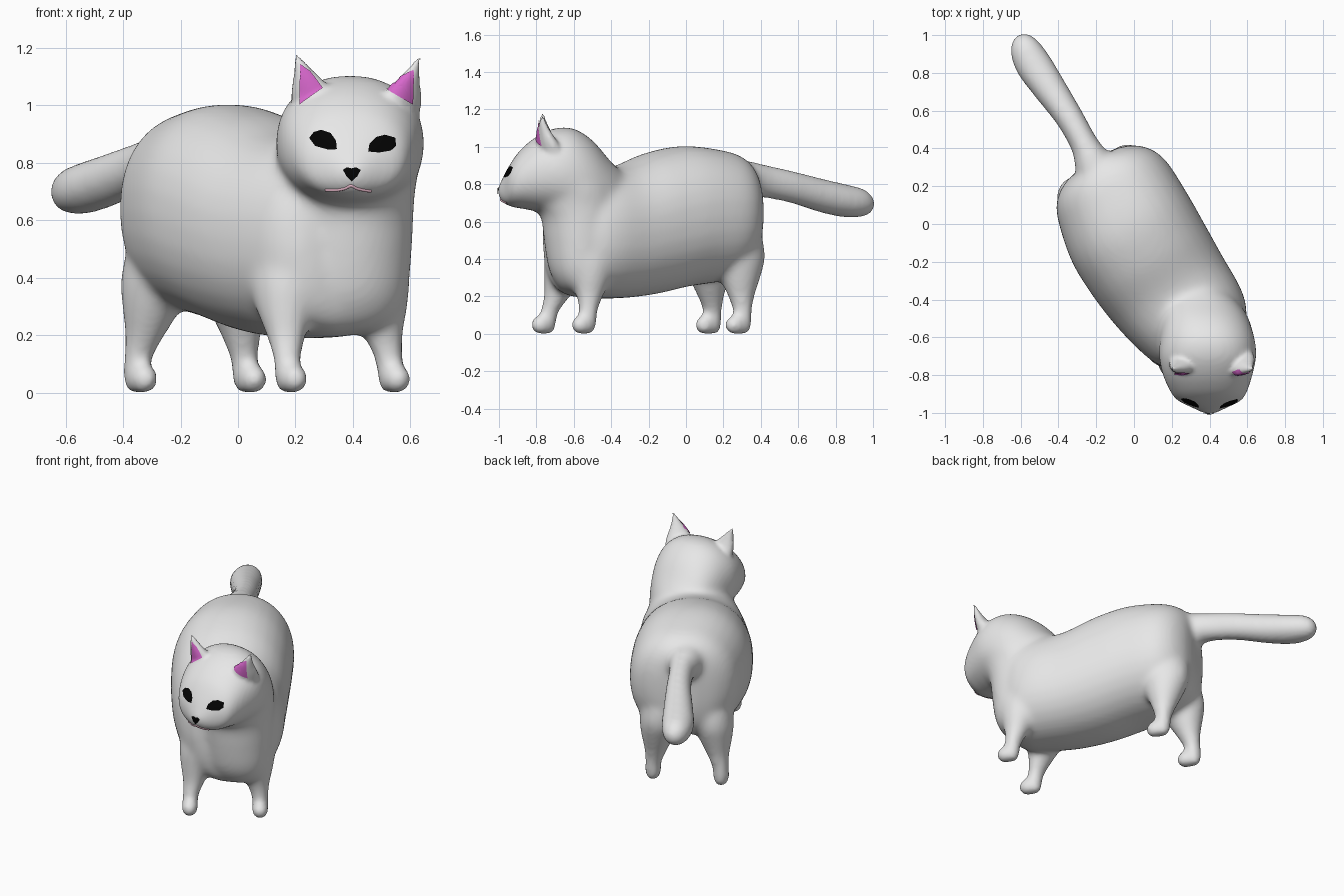
import bpy, bmesh, math
from mathutils import Vector
from mathutils.bvhtree import BVHTree

old = bpy.data.objects.get("Cube")
if old:
    bpy.data.objects.remove(old)


def material(name, color):
    m = bpy.data.materials.new(name)
    m.use_nodes = True
    m.diffuse_color = (*color, 1)
    m.node_tree.nodes["Principled BSDF"].inputs["Base Color"].default_value = (*color, 1)
    return m


fur = material("pale grey fur", (0.8, 0.8, 0.8))
black = material("black", (0.001, 0.001, 0.001))
pink = material("ear pink", (0.7, 0.14, 0.62))
lip = material("lip pink", (0.75, 0.45, 0.55))

# The trunk runs along FORWARD, turned away from the front axis
FORWARD = Vector((0.53, -0.85, 0))
SIDE = Vector((0.85, 0.53, 0))
X, Y, Z = Vector((1, 0, 0)), Vector((0, 1, 0)), Vector((0, 0, 1))


def spline(rows, steps=5):
    """Catmull-Rom through rows of numbers."""
    out = []
    for i in range(len(rows) - 1):
        p = [rows[max(i - 1, 0)], rows[i], rows[i + 1], rows[min(i + 2, len(rows) - 1)]]
        for k in range(steps):
            t = k / steps
            out.append([b + 0.5 * t * (c - a + t * (2 * a - 5 * b + 4 * c - d + t * (3 * (b - c) + d - a)))
                        for a, b, c, d in zip(*p)])
    return out + [list(rows[-1])]


def loft(name, stations, a, b, power=2.0, sides=32):
    """Rings at (x, y, z, radius along a, radius along b)."""
    bm = bmesh.new()
    rings = []
    for x, y, z, ra, rb in spline(stations):
        ring = []
        for k in range(sides):
            t = 2 * math.pi * k / sides
            c, s = math.cos(t), math.sin(t)
            ca = math.copysign(abs(c) ** (2 / power), c) * max(ra, 0.003)
            sb = math.copysign(abs(s) ** (2 / power), s) * max(rb, 0.003)
            ring.append(bm.verts.new(Vector((x, y, z)) + a * ca + b * sb))
        rings.append(ring)
    for r, q in zip(rings, rings[1:]):
        for k in range(sides):
            n = (k + 1) % sides
            bm.faces.new((r[k], r[n], q[n], q[k]))
    bm.faces.new(rings[0])
    bm.faces.new(rings[-1])
    bmesh.ops.recalc_face_normals(bm, faces=bm.faces)
    me = bpy.data.meshes.new(name)
    bm.to_mesh(me)
    bm.free()
    ob = bpy.data.objects.new(name, me)
    bpy.context.collection.objects.link(ob)
    return ob


def along(u, v, z, ra, rb):
    p = FORWARD * u + SIDE * v
    return (p.x, p.y, z, ra, rb)


def fuse(parts, voxel, smoothing):
    """Merge parts into one soft skin."""
    bpy.ops.object.select_all(action='DESELECT')
    for p in parts:
        p.select_set(True)
    bpy.context.view_layer.objects.active = parts[0]
    bpy.ops.object.join()
    ob = parts[0]
    r = ob.modifiers.new("skin", 'REMESH')
    r.mode, r.voxel_size = 'VOXEL', voxel
    s = ob.modifiers.new("soften", 'SMOOTH')
    s.factor, s.iterations = 0.5, smoothing
    for n in ("skin", "soften"):
        bpy.ops.object.modifier_apply(modifier=n)
    return ob


# Trunk: distance forward, sideways shift, half width, bottom, top
trunk = [(-.4, -.01, .08, .5, .82), (-.375, -.01, .19, .4, .9), (-.31, -.01, .28, .33, .955),
         (-.2, -.01, .33, .28, .985), (0, -.03, .355, .25, 1.005), (.2, -.035, .352, .21, .97),
         (.4, -.03, .337, .19, .9), (.58, -.015, .315, .19, .88), (.7, -.01, .275, .2, .86),
         (.77, -.01, .2, .24, .78), (.8, -.01, .09, .34, .62)]
body = loft("cat_body", [along(u, v, (lo + hi) / 2, w, (hi - lo) / 2) for u, v, w, lo, hi in trunk],
            SIDE, Z, 2.2)

# Head: depth, middle, half width, bottom, top
skull = [(-1.007, .4, .025, .745, .785), (-.99, .4, .06, .71, .815), (-.967, .4, .105, .692, .862),
         (-.945, .4, .155, .683, .9), (-.92, .398, .186, .675, .94), (-.88, .395, .208, .67, .99),
         (-.8, .39, .238, .655, 1.055), (-.7, .39, .258, .64, 1.1), (-.6, .388, .25, .6, 1.098),
         (-.5, .375, .228, .55, 1.035), (-.4, .345, .19, .55, .92), (-.33, .32, .13, .6, .85)]
head = loft("head", [(x, y, (lo + hi) / 2, w, (hi - lo) / 2) for y, x, w, lo, hi in skull], X, Z, 2.2)

# Neck and chest fill the step between head and shoulders
neck = loft("neck", [(.37, -.56, .215, .1, .08), (.37, -.56, .26, .18, .13), (.375, -.56, .35, .215, .175),
                     (.378, -.56, .5, .228, .2), (.38, -.565, .62, .232, .21), (.382, -.58, .7, .235, .24),
                     (.385, -.6, .8, .245, .23), (.385, -.6, .9, .21, .2)], X, Y)

# Tail
tail = loft("tail", [along(*r) for r in (
    (-.28, -.02, .81, .13, .13), (-.4, -.015, .825, .1, .1), (-.5, 0, .815, .075, .09),
    (-.66, .008, .785, .076, .088), (-.85, .0, .74, .09, .092), (-1.0, -.005, .712, .098, .09),
    (-1.1, .0, .702, .082, .078), (-1.155, .005, .695, .05, .05), (-1.175, .007, .693, .01, .01))], SIDE, Z)

# Legs: foot place, lean of the upper leg along the trunk and sideways, reach of the paw
legs = []
for name, x, y, lean, spread, reach in (
        ("front_right_leg", .172, -.74, -.1, .05, .042), ("front_left_leg", .53, -.525, -.05, -.035, .042),
        ("back_right_leg", -.355, .145, .06, .045, .052), ("back_left_leg", .025, .305, .0, -.04, .052)):
    base = Vector((x, y, 0))
    rows = []
    for z, k, r, deep in ((.0, 0, .026, 1), (.015, 0, .04, 1), (.06, 0, .048, 1), (.12, .1, .051, 1),
                          (.2, .45, .069, 1.05), (.3, .8, .102, 1.1), (.4, 1.1, .122, 1.2),
                          (.52, 1.4, .115, 1.2), (.62, 1.7, .07, 1.2)):
        p = base + FORWARD * lean * k + SIDE * spread * k
        rows.append((p.x, p.y, z, r * deep, r))
    legs.append(loft(name, rows, FORWARD, SIDE))
    toe = base + FORWARD * reach
    legs.append(loft(name + "_paw", [(toe.x, toe.y, z, r * 1.15, r) for z, r in (
        (.0, .025), (.012, .04), (.045, .051), (.08, .042), (.1, .015))], FORWARD, SIDE))

cat = fuse([body, head, neck, tail] + legs, 0.015, 18)

# Ears, the left one turned outward
ears = []
for name, m, drop, turn in (("right_ear", 1, .01, 0), ("left_ear", -1, .025, .55)):
    rows = [(.415 + m * (x - .415), y, z - drop, rx, ry) for x, y, z, rx, ry in (
        (.29, -.725, .98, .1, .062), (.268, -.74, 1.04, .084, .052), (.247, -.755, 1.09, .058, .036),
        (.224, -.765, 1.14, .03, .021), (.201, -.768, 1.19, .008, .008))]
    ears.append(loft(name, rows, Vector((math.cos(turn), math.sin(turn), 0)),
                     Vector((-math.sin(turn), math.cos(turn), 0))))
cat = fuse([cat] + ears, 0.012, 4)
cat.data.materials.clear()
cat.data.materials.append(fur)
cat.data.polygons.foreach_set("use_smooth", [True] * len(cat.data.polygons))

# Painted face details are laid over the skin from the front
skin = BVHTree.FromPolygons([v.co for v in cat.data.vertices], [p.vertices[:] for p in cat.data.polygons])


def lay(x, z, lift):
    hit, normal, _, _ = skin.ray_cast(Vector((x, -2, z)), Y)
    return hit + normal * lift if hit else Vector((x, -.77, z))


def plate(name, outline, mat, rings=5, cuts=6):
    edge = [Vector(p).lerp(Vector(q), k / cuts)
            for p, q in zip(outline, outline[1:] + outline[:1]) for k in range(cuts)]
    mid = sum(edge, Vector((0, 0))) / len(edge)
    bm = bmesh.new()
    centre = bm.verts.new(lay(*mid, .005))
    inner = None
    n = len(edge)
    for s in range(1, rings + 1):
        ring = [bm.verts.new(lay(*mid.lerp(e, s / rings), .005)) for e in edge]
        for k in range(n):
            j = (k + 1) % n
            bm.faces.new((inner[k], ring[k], ring[j], inner[j]) if inner else (centre, ring[k], ring[j]))
        inner = ring
    for f in bm.faces:
        f.smooth = True
    bm.normal_update()
    if sum(f.normal.y for f in bm.faces) > 0:
        bmesh.ops.reverse_faces(bm, faces=bm.faces)
    me = bpy.data.meshes.new(name)
    bm.to_mesh(me)
    bm.free()
    me.materials.append(mat)
    bpy.context.collection.objects.link(bpy.data.objects.new(name, me))


plate("right_eye", [(.25, .885), (.265, .905), (.29, .913), (.323, .902), (.342, .875), (.345, .846),
                    (.315, .845), (.27, .858)], black, cuts=2)
plate("left_eye", [(.452, .838), (.457, .865), (.48, .888), (.51, .896), (.545, .886), (.548, .858),
                   (.53, .842), (.49, .835)], black, cuts=2)
plate("nose", [(.367, .775), (.38, .784), (.395, .78), (.41, .784), (.426, .775), (.415, .755), (.396, .737),
               (.378, .755)], black, cuts=2)
plate("right_inner_ear", [(.217, 1.143), (.216, 1.0), (.294, 1.06), (.25, 1.118)], pink)
plate("left_inner_ear", [(.611, 1.124), (.606, 1.004), (.522, 1.053), (.56, 1.095)], pink)

# Mouth line
mouth = bpy.data.curves.new("mouth", 'CURVE')
mouth.dimensions, mouth.bevel_depth = '3D', 0.005
path = spline([(.305, .706), (.345, .706), (.375, .712), (.393, .721), (.412, .712), (.435, .706), (.462, .702)], 4)
line = mouth.splines.new('POLY')
line.points.add(len(path) - 1)
for pt, (x, z) in zip(line.points, path):
    pt.co = (*lay(x, z, .001), 1)
mouth.materials.append(lip)
bpy.context.collection.objects.link(bpy.data.objects.new("mouth", mouth))
